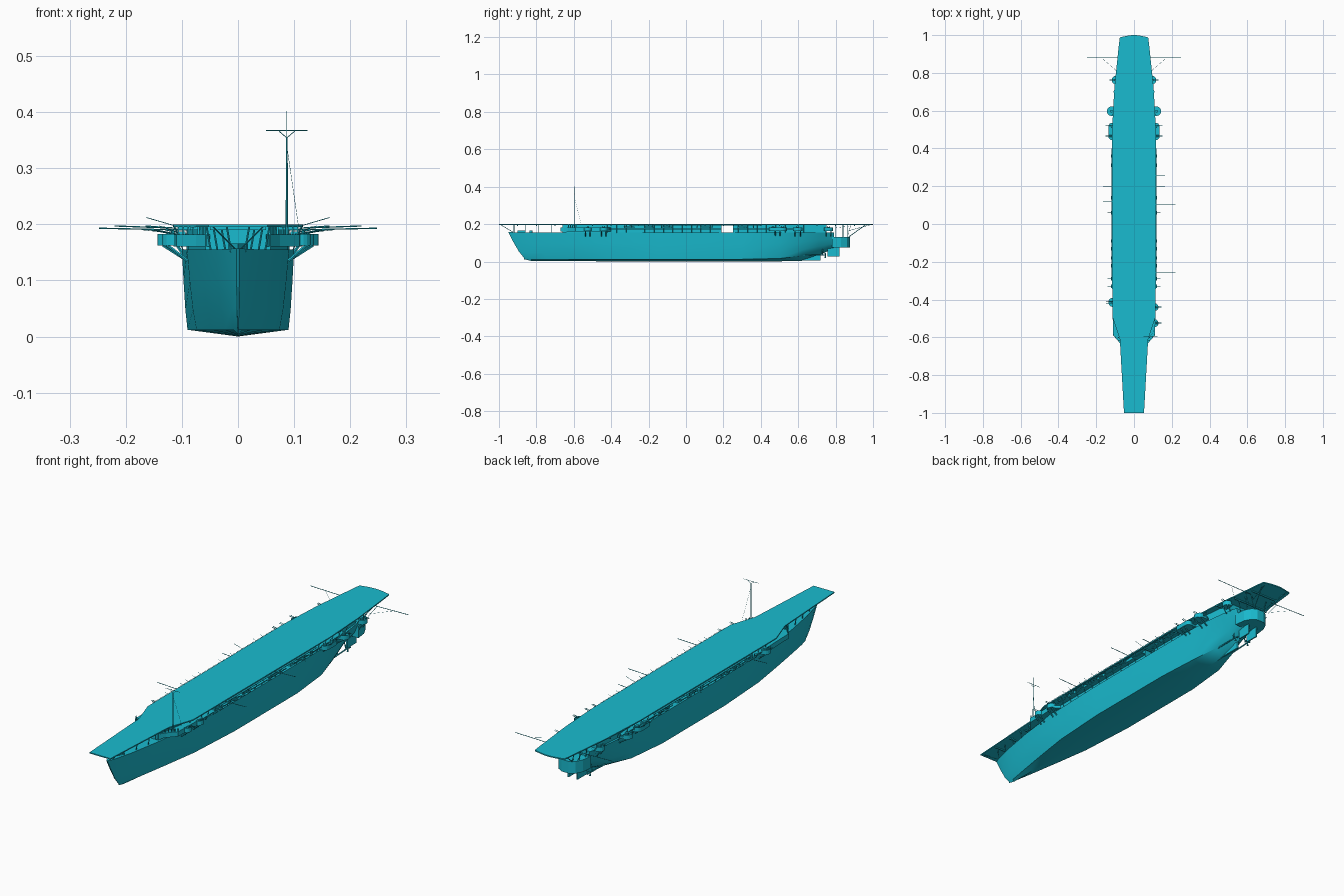
import bpy, bmesh, math
from mathutils import Vector

if "Cube" in bpy.data.objects:
    bpy.data.objects.remove(bpy.data.objects["Cube"])

mat = bpy.data.materials.new("cyan_paint")
mat.diffuse_color = (0.01, 0.5, 0.63, 1)
mat.use_nodes = True
mat.node_tree.nodes["Principled BSDF"].inputs["Base Color"].default_value = mat.diffuse_color


def finish(name, bm, smooth=False):
    bmesh.ops.recalc_face_normals(bm, faces=bm.faces)
    me = bpy.data.meshes.new(name)
    bm.to_mesh(me)
    bm.free()
    me.materials.append(mat)
    ob = bpy.data.objects.new(name, me)
    bpy.context.collection.objects.link(ob)
    if smooth:
        bpy.ops.object.select_all(action='DESELECT')
        ob.select_set(True)
        bpy.context.view_layer.objects.active = ob
        bpy.ops.object.shade_smooth_by_angle(angle=math.radians(25))
    return ob


def loft(name, rings, smooth=False):
    bm = bmesh.new()
    rows = [[bm.verts.new(p) for p in r] for r in rings]
    n = len(rows[0])
    for a, b in zip(rows, rows[1:]):
        for i in range(n):
            j = (i + 1) % n
            bm.faces.new((a[i], a[j], b[j], b[i]))
    bm.faces.new(rows[0])
    bm.faces.new(rows[-1])
    return finish(name, bm, smooth)


def prism(name, pts, z0, z1):
    return loft(name, [[(x, y, z) for x, y in pts] for z in (z0, z1)])


def box(name, x0, x1, y0, y1, z0, z1):
    return prism(name, [(x0, y0), (x1, y0), (x1, y1), (x0, y1)], z0, z1)


def rod(name, a, b, r=0.001, n=6, r2=None):
    a, b = Vector(a), Vector(b)
    q = (b - a).to_track_quat('Z', 'Y')
    ring = [Vector((math.cos(t * math.tau / n), math.sin(t * math.tau / n), 0)) for t in range(n)]
    return loft(name, [[a + q @ (v * r) for v in ring],
                       [b + q @ (v * (r if r2 is None else r2)) for v in ring]])


def mirrored(half):
    return half + [(-x, y) for x, y in reversed(half)]


# Hull: bottom y, top y, keel z, chine width, chine z, top width, top z
stations = [
    (-.865, -.95, .012, .001, .018, .003, .157), (-.83, -.915, .004, .008, .012, .017, .156),
    (-.74, -.82, .003, .024, .012, .040, .155), (-.6, -.67, .002, .047, .012, .066, .155),
    (-.42, -.46, .001, .074, .012, .091, .155), (-.15, -.15, 0, .090, .012, .100, .155),
    (.3, .3, 0, .090, .012, .100, .155), (.5, .5, .001, .074, .016, .099, .155),
    (.62, .62, .004, .046, .030, .093, .155), (.71, .71, .032, .026, .056, .082, .155),
    (.76, .76, .056, .028, .070, .074, .155), (.79, .79, .066, .030, .076, .066, .155)]
rings = []
for yb, yt, zk, wb, zb, wt, zt in stations:
    half = []
    for t in (0, .25, .6, 1):
        half.append((wb + (wt - wb) * t ** .7, yb + (yt - yb) * t ** .8, zb + (zt - zb) * t))
    rings.append([(0, yb, zk)] + half + [(-x, y, z) for x, y, z in reversed(half)])
loft("hull", rings, True)

# Rounded stern with lower quarterdeck, rudders, shafts and propellers
stern = mirrored([(.064, .78), (.058, .83), (.042, .862), (.018, .876)])
prism("quarterdeck", stern, .075, .13)
box("skeg", -.004, .004, .6, .72, .005, .06)
for s in (-1, 1):
    box("rudder", s * .022 - .003, s * .022 + .003, .757, .822, .027, .08)
    rod("propeller_shaft", (s * .04, .55, .03), (s * .035, .745, .035), .003, 8)
    rod("shaft_strut", (s * .036, .73, .035), (s * .026, .73, .075), .002)
    for k in range(3):
        a = k * math.tau / 3 + .5
        rod("propeller_blade", (s * .035, .745, .035),
            (s * .035 + .016 * math.cos(a), .745, .035 + .016 * math.sin(a)), .002, 6, .004)

# Flight deck
half = [(.053, -1), (.075, -.61), (.115, -.49), (.116, .5), (.104, .72), (.08, .95),
        (.075, .988), (.04, .996), (.012, 1)]
prism("flight_deck", mirrored(half), .195, .2)
for y in range(-9, 10):
    w = .05 if y < -6 else .07 if y > 8 else .085 if y > 7 or y < -5 else .108
    box("deck_beam", -w, w, y * .1 - .003, y * .1 + .003, .19, .195)

# Hangar, split by an open bay
prism("forward_hangar", mirrored([(.058, -.66), (.088, -.48), (.092, .19)]), .154, .196)
prism("aft_hangar", mirrored([(.092, .25), (.09, .55), (.07, .75)]), .154, .196)
for s in (-1, 1):
    # Side galleries under the deck edge
    box("gallery", s * .09, s * .112, -.5, .19, .172, .176)
    box("gallery_aft", s * .09, s * .11, .25, .62, .172, .176)
    box("upper_walkway", s * .112, s * .12, -.3, .4, .19, .192)
    # Bridge wing
    prism("bridge_wing", [(s * .05, -.67), (s * .075, -.63), (s * .11, -.59), (s * .115, -.42),
                          (s * .085, -.4)], .16, .182)
    for k in range(6):
        box("bridge_window_post", s * (.06 + k * .009), s * (.063 + k * .009),
            -.64 + k * .01, -.635 + k * .01, .182, .195)
    # Pillars carrying the bow overhang
    for y, w in ((-.92, .012), (-.86, .022), (-.79, .036), (-.72, .048)):
        rod("bow_pillar", (s * w, y, .15), (s * (w + .008), y, .196), .002)
    rod("bow_brace", (s * .006, -.925, .157), (s * .045, -.99, .196), .0015)
    # Pillars and braces carrying the stern overhang
    for y, w in ((.8, .05), (.84, .045), (.865, .03)):
        rod("stern_pillar", (s * w, y, .128), (s * (w + .012), y, .196), .002)
    rod("stern_brace", (s * .03, .868, .13), (s * .06, .96, .196), .002)
    rod("stern_stay", (s * .045, .87, .165), (s * .06, .985, .196), .0012)
    # Edge braces from the hull side to the deck
    for k in range(22):
        y = -.42 + k * .05
        if not .18 < y < .26:
            rod("deck_brace", (s * .098, y, .154), (s * .113, y, .196), .0012, 4)
    # Thin rails just outside the deck edge
    rod("safety_rail", (s * .119, -.45, .199), (s * .119, .45, .199), .0006, 4)
prism("breakwater", [(-.018, -.86), (0, -.9), (.018, -.86)], .155, .166)
rod("capstan", (0, -.83, .155), (0, -.83, .165), .008, 12)


def tub(x, y, r, length=0.0):
    """Gun sponson: rounded tub, support strut and a twin gun."""
    s = 1 if x > 0 else -1
    arc = [(x + s * r * math.cos(a), y + r * math.sin(a) + (length if a > 0 else -length))
           for a in [math.radians(d) for d in range(-90, 91, 20)]]
    inner = s * min(.088, abs(x) - .01)
    prism("gun_tub", arc + [(inner, y + r + length), (inner, y - r - length)], .162, .17)
    n = len(arc)
    for i in range(n - 1):
        (ax, ay), (bx, by) = arc[i], arc[i + 1]
        prism("tub_shield", [(ax, ay), (bx, by), (bx - s * .002, by), (ax - s * .002, ay)], .17, .183)
    for d in (-.6, .6):
        rod("tub_strut", (x + s * r * .6, y + d * r, .163), (s * .09, y + d * r, .135), .003)
    for d in ((-length, length) if length else (0,)):
        rod("gun_mount", (x, y + d, .17), (x, y + d, .184), .008, 10)
        for e in (-.004, .004):
            rod("gun_barrel", (x, y + d + e, .183), (x + s * .035, y + d + e, .19), .0012)


for s in (-1, 1):
    tub(s * .095, .762, .023)
    tub(s * .119, .597, .025)
    tub(s * .115, .49, .021, .025)
tub(-.112, -.415, .024)
tub(.11, -.44, .02)
tub(.11, -.525, .02)

# Light guns along the galleries
for s in (-1, 1):
    for y in (-.33, -.29, -.22, -.18, -.13, -.09, .06, .14, .31, .36):
        box("light_gun_platform", s * .1, s * .122, y - .009, y + .009, .172, .176)
        rod("light_gun_pedestal", (s * .116, y, .176), (s * .116, y, .188), .003)
        rod("light_gun_barrel", (s * .112, y, .187), (s * .14, y, .197), .0008, 4)
    for y in (-.3, -.2, -.1, .1, .3):
        box("boat_rack", s * .094, s * .11, y - .025, y + .025, .178, .187)

# Signal mast with yard and stays
mx, my = .087, -.595
rod("mast", (mx, my, .16), (mx, my, .355), .0022, 8, .0015)
rod("mast_tip", (mx, my, .35), (mx, my, .402), .0007)
rod("mast_yard", (mx - .037, my, .367), (mx + .037, my, .367), .0008)
for s in (-1, 1):
    rod("yard_brace", (mx, my, .354), (mx + s * .014, my, .366), .0008)
rod("mast_stay", (mx, my, .34), (.108, -.56, .195), .0004, 4)

# Long outrigger poles
for x0, x1, y, z in ((.06, .248, .88, .193), (-.06, -.248, .88, .193), (.11, .22, .105, .197),
                     (-.11, -.165, .12, .197), (.11, .22, -.255, .197), (-.11, -.22, -.27, .197),
                     (.11, .163, .255, .197)):
    rod("outrigger_pole", (x0, y, z - .004), (x1, y, z), .0013)
for s in (-1, 1):
    rod("outrigger_stay", (s * .08, .8, .18), (s * .17, .878, .19), .0005, 4)
    rod("raised_pole", (s * .115, .2, .198), (s * .163, .2, .212), .0008)
    rod("pole_support", (s * .055, .865, .14), (s * .09, .88, .19), .001)
